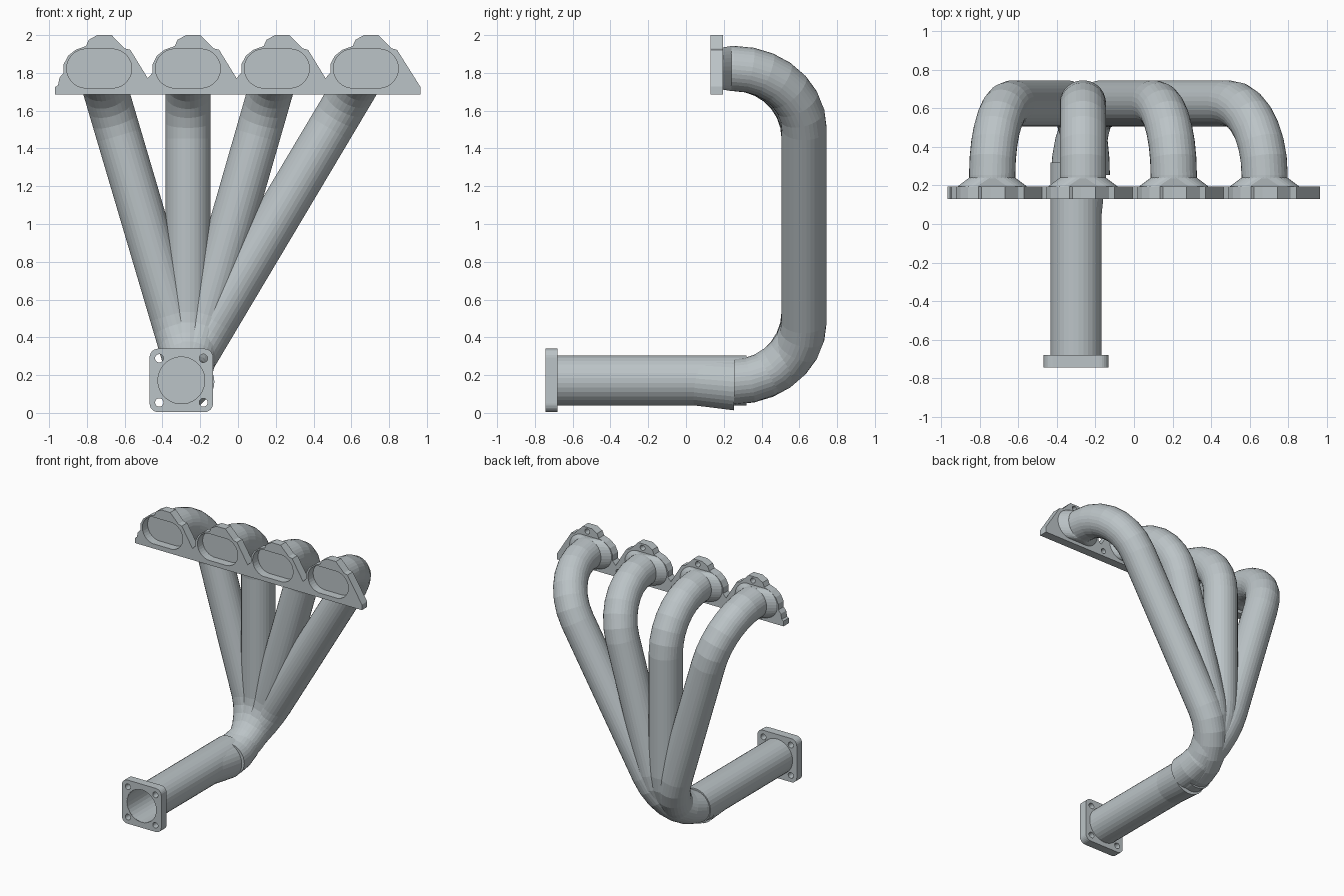
import bpy
import math
from mathutils import Vector

if "Cube" in bpy.data.objects:
    bpy.data.objects.remove(bpy.data.objects["Cube"])

steel = bpy.data.materials.new("grey_steel")
steel.use_nodes = True
steel.diffuse_color = (0.50, 0.55, 0.57, 1)
steel.node_tree.nodes["Principled BSDF"].inputs["Base Color"].default_value = steel.diffuse_color

SIDES = 32
PORTS = [-0.735, -0.265, 0.206, 0.677]
PORT_Z = 1.823
PIPE_R = 0.12
ANGLES = [2 * math.pi * (i + 0.5) / SIDES for i in range(SIDES)]


def add_mesh(name, mesh):
    obj = bpy.data.objects.new(name, mesh)
    bpy.context.collection.objects.link(obj)
    mesh.materials.clear()
    mesh.materials.append(steel)
    mesh.shade_flat()
    return obj


def loft(name, rings):
    """Skin a list of equal rings and cap both ends."""
    n = SIDES
    verts = [p for ring in rings for p in ring]
    faces = [(k * n + i, k * n + (i + 1) % n, (k + 1) * n + (i + 1) % n, (k + 1) * n + i)
             for k in range(len(rings) - 1) for i in range(n)]
    faces.append(tuple(reversed(range(n))))
    faces.append(tuple(range(len(verts) - n, len(verts))))
    mesh = bpy.data.meshes.new(name)
    mesh.from_pydata(verts, [], faces)
    return add_mesh(name, mesh)


def slot(cx, cz, r, half=0.0):
    """Round or slotted outline in the x-z plane."""
    return [(cx + r * math.cos(a) + math.copysign(half, math.cos(a)), cz + r * math.sin(a))
            for a in ANGLES]


def ring_y(y, outline):
    return [Vector((x, y, z)) for x, z in outline]


def plate(name, y0, y1, outlines):
    """Flat plate between two y values; later outlines become holes."""
    curve = bpy.data.curves.new(name + "_outline", 'CURVE')
    curve.dimensions = '2D'
    curve.fill_mode = 'BOTH'
    curve.extrude = (y1 - y0) / 2
    for pts in outlines:
        spline = curve.splines.new('POLY')
        spline.points.add(len(pts) - 1)
        for p, (x, z) in zip(spline.points, pts):
            p.co = (x, z, 0, 1)
        spline.use_cyclic_u = True
    tmp = bpy.data.objects.new(name + "_tmp", curve)
    bpy.context.collection.objects.link(tmp)
    deps = bpy.context.evaluated_depsgraph_get()
    mesh = bpy.data.meshes.new_from_object(tmp.evaluated_get(deps))
    bpy.data.objects.remove(tmp)
    obj = add_mesh(name, mesh)
    obj.rotation_euler.x = math.pi / 2
    obj.location.y = (y0 + y1) / 2
    return obj


# Head flange: one hump repeated over each port
hump = [(-0.188, 1.80), (-0.188, 1.845), (-0.165, 1.89), (-0.125, 1.922), (-0.07, 1.942),
        (-0.055, 1.975), (-0.01, 2.0), (0.066, 2.0), (0.135, 1.93), (0.165, 1.922)]
outline = [(-0.968, 1.685), (-0.968, 1.725), (-0.953, 1.735), (-0.945, 1.775)]
for i, px in enumerate(PORTS):
    outline += [(px + x, z) for x, z in hump]
    if i < 3:
        outline.append((px + 0.257, 1.772))
outline += [(0.965, 1.727), (0.965, 1.685)]
port_holes = [slot(px, PORT_Z, 0.103, 0.069) for px in PORTS]
bolt_holes = [slot(px + 0.028, 1.968, 0.02) for px in PORTS]
bolt_holes += [slot(px + 0.236, 1.725, 0.02) for px in PORTS[:3]]
plate("head_flange_face", 0.13, 0.15, [outline] + port_holes)
plate("head_flange_back", 0.15, 0.195, [outline] + port_holes + bolt_holes)

# Port flares and the four bent runners
BEND = 0.37
COLLECT_Z = 0.165
END_X = [-0.245, -0.265, -0.272, -0.31]
STEPS = 7
back = Vector((0, 1, 0))
for i, (px, ex) in enumerate(zip(PORTS, END_X), 1):
    loft(f"port_flare_{i}", [ring_y(0.194, slot(px, PORT_Z, 0.112, 0.069)),
                             ring_y(0.24, slot(px, PORT_Z, PIPE_R))])
    top = Vector((px, 0.255, PORT_Z))
    low = Vector((ex, 0.255, COLLECT_Z))
    down = (low - top).normalized()
    side = back.cross(down)
    path = [(top - back * 0.02, 0.0)]
    for k in range(STEPS + 1):
        t = math.pi / 2 * k / STEPS
        path.append((top + BEND * (math.sin(t) * back + (1 - math.cos(t)) * down), t))
    for k in range(STEPS + 1):
        t = math.pi / 2 * (1 - k / STEPS)
        path.append((low + BEND * (math.sin(t) * back - (1 - math.cos(t)) * down), math.pi - t))
    rings = []
    for centre, t in path:
        out = math.sin(t) * back - math.cos(t) * down
        rings.append([centre + PIPE_R * (math.cos(a) * side + math.sin(a) * out)
                      for a in ANGLES])
    loft(f"runner_{i}", rings)

# Collector pipe, hollow at the open end
CX, CZ = -0.30, 0.172
profile = [(0.32, 0.133), (-0.74, 0.133), (-0.744, 0.124), (0.0, 0.124)]
loft("collector_pipe", [ring_y(y, slot(CX, CZ, r)) for y, r in profile])

# Tapered sleeve joining the runners to the collector
loft("collector_sleeve", [ring_y(0.02, slot(CX, CZ, 0.13)),
                          ring_y(0.255, slot(-0.285, 0.152, 0.139))])

# Outlet flange with rounded corners and four bolt holes
square = []
for q in range(4):
    for k in range(7):
        a = math.pi / 2 * (q + k / 6)
        sx = 1 if q in (0, 3) else -1
        sz = 1 if q < 2 else -1
        square.append((CX + sx * 0.122 + 0.046 * math.cos(a), CZ + sz * 0.122 + 0.046 * math.sin(a)))
holes = [slot(CX + sx * 0.117, CZ + sz * 0.117, 0.022) for sx in (-1, 1) for sz in (-1, 1)]
plate("outlet_flange", -0.745, -0.68, [square, slot(CX, CZ, 0.126)] + holes)
